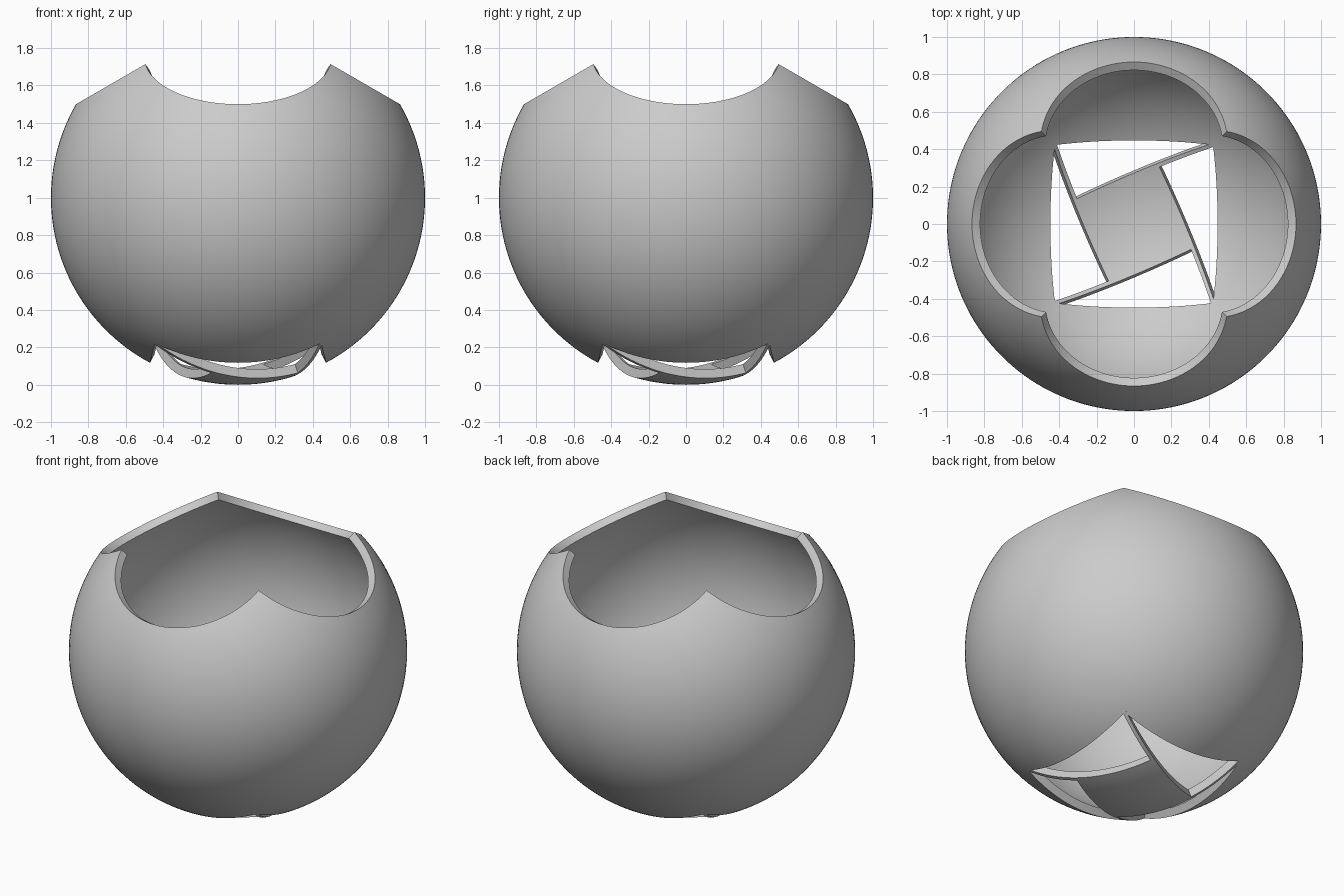
import bpy, bmesh
from math import sin, cos, tan, atan, pi, radians, hypot
from mathutils import Vector

cube = bpy.data.objects.get("Cube")
if cube:
    bpy.data.objects.remove(cube, do_unlink=True)

CENTRE = Vector((0, 0, 1))
INNER = 0.95                   # inner radius of the shell
HOLE = 0.25                    # half side of the bottom opening, on the flat pattern
PATCH = 0.134                  # half side of the central patch, on the flat pattern
ARM = 0.012                    # arm width, on the flat pattern
TWIST = radians(23.7)          # turn of the central patch

grey = bpy.data.materials.new("plain_grey")
grey.use_nodes = True
colour = (0.6, 0.6, 0.6, 1)
grey.diffuse_color = colour
grey.node_tree.nodes["Principled BSDF"].inputs["Base Color"].default_value = colour


def shell_part(name, point, nu, nv, closed=False):
    """Grid on the unit sphere, thickened straight towards its centre."""
    bm = bmesh.new()
    cols = nu if closed else nu + 1
    rows = [[bm.verts.new(point(i / nu, j / nv)) for i in range(cols)]
            for j in range(nv + 1)]
    for low, high in zip(rows, rows[1:]):
        for i in range(nu):
            k = (i + 1) % cols
            bm.faces.new((low[i], low[k], high[k], high[i]))
    inner = bmesh.ops.extrude_face_region(bm, geom=bm.faces[:], use_keep_orig=True)
    for v in inner["geom"]:
        if isinstance(v, bmesh.types.BMVert):
            v.co *= INNER
    bmesh.ops.recalc_face_normals(bm, faces=bm.faces[:])
    bmesh.ops.translate(bm, verts=bm.verts[:], vec=CENTRE)
    mesh = bpy.data.meshes.new(name)
    bm.to_mesh(mesh)
    bm.free()
    mesh.materials.append(grey)
    obj = bpy.data.objects.new(name, mesh)
    bpy.context.collection.objects.link(obj)
    bpy.ops.object.select_all(action="DESELECT")
    obj.select_set(True)
    bpy.context.view_layer.objects.active = obj
    bpy.ops.object.shade_smooth_by_angle(angle=radians(30))


def wall(u, v):
    """Sphere between the four-petal top rim and the square bottom rim."""
    turn = 2 * pi * u
    side = cos((turn + pi / 4) % (pi / 2) - pi / 4)
    top = 2 * atan(tan(pi / 6) * side)
    bottom = pi - 2 * atan(HOLE / side)
    polar = bottom + (top - bottom) * v
    return Vector((sin(polar) * cos(turn), sin(polar) * sin(turn), cos(polar)))


def on_bottom(a, b, turn):
    """Wrap a point of the flat pattern onto the underside of the sphere."""
    x, y = a * cos(turn) - b * sin(turn), a * sin(turn) + b * cos(turn)
    polar = 2 * atan(hypot(x, y))
    s = 2 / (1 + x * x + y * y)
    return Vector((x * s, y * s, -cos(polar)))


# Main sphere wall
shell_part("sphere_wall", wall, 160, 56, closed=True)

# Central patch under the opening
shell_part("bottom_patch",
           lambda u, v: on_bottom((2 * u - 1) * PATCH, (2 * v - 1) * PATCH, TWIST), 16, 16)

# Four thin arms from the patch to the opening's corners
reach = HOLE * (cos(TWIST) + sin(TWIST))
for n in range(4):
    shell_part(f"bottom_arm_{n + 1}",
               lambda u, v: on_bottom(PATCH + (reach - PATCH) * u, PATCH - ARM * v,
                                      TWIST + n * pi / 2), 16, 1)
